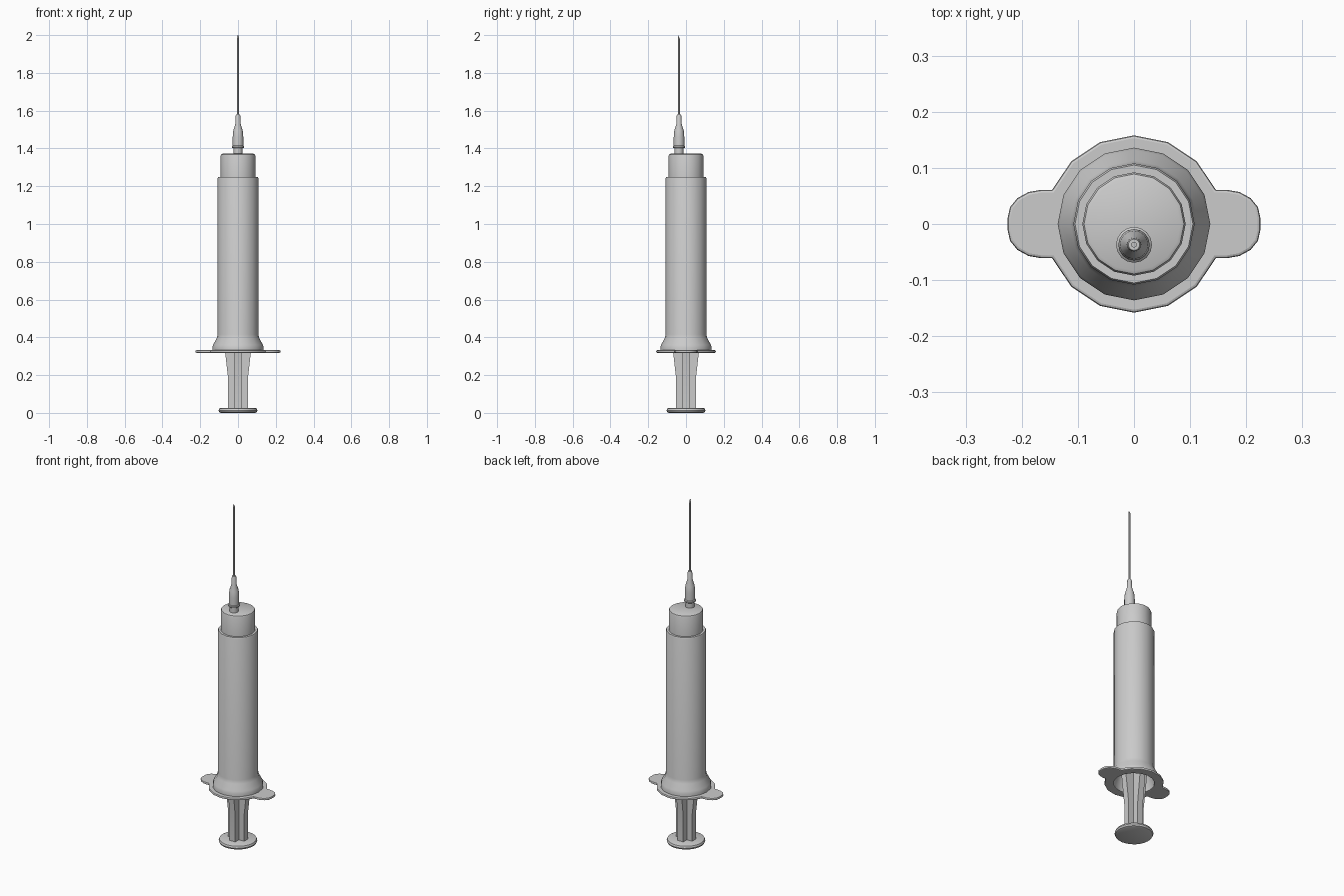
import bpy, bmesh, math
from mathutils import Matrix

cube = bpy.data.objects.get("Cube")
if cube:
    bpy.data.objects.remove(cube, do_unlink=True)

# One plain grey for every part
grey = bpy.data.materials.new("light_grey")
grey.use_nodes = True
colour = (0.6, 0.6, 0.6, 1)
grey.diffuse_color = colour
grey.node_tree.nodes["Principled BSDF"].inputs["Base Color"].default_value = colour


def finish(obj, angle=40):
    """Assign the colour and smooth the shading."""
    obj.data.materials.clear()
    obj.data.materials.append(grey)
    bpy.ops.object.select_all(action='DESELECT')
    obj.select_set(True)
    bpy.context.view_layer.objects.active = obj
    bpy.ops.object.shade_smooth_by_angle(angle=math.radians(angle))
    return obj


def add_mesh(name, bm):
    bmesh.ops.recalc_face_normals(bm, faces=bm.faces)
    mesh = bpy.data.meshes.new(name)
    bm.to_mesh(mesh)
    bm.free()
    obj = bpy.data.objects.new(name, mesh)
    bpy.context.collection.objects.link(obj)
    return obj


def lathe(name, profile, sides=16, y=0, closed=False):
    """Revolve (radius, height) points around z; ends are capped unless closed."""
    bm = bmesh.new()
    rings = []
    for r, z in profile:
        rings.append([bm.verts.new((r * math.cos(a), y + r * math.sin(a), z))
                      for a in (math.tau * i / sides for i in range(sides))])
    pairs = list(zip(rings, rings[1:]))
    if closed:
        pairs.append((rings[-1], rings[0]))
    else:
        bm.faces.new(rings[0])
        bm.faces.new(rings[-1])
    for low, high in pairs:
        for i in range(sides):
            j = (i + 1) % sides
            bm.faces.new((low[i], low[j], high[j], high[i]))
    return finish(add_mesh(name, bm))


# Hollow barrel with a flared foot
lathe("barrel", [(0.136, 0.325), (0.136, 0.345), (0.132, 0.36), (0.113, 0.395),
                 (0.108, 0.415), (0.108, 1.243), (0.105, 1.25),
                 (0.088, 1.25), (0.088, 0.40), (0.108, 0.34), (0.108, 0.325)],
      closed=True)

# Closed shoulder at the top of the barrel
lathe("barrel_cap", [(0.092, 1.22), (0.092, 1.362), (0.089, 1.369), (0.083, 1.372)])

# Finger flange: round plate with two rounded tabs and a hole
upper = [(0.225, 0.012), (0.221, 0.03), (0.208, 0.046), (0.188, 0.057),
         (0.165, 0.061), (0.146, 0.061)]
upper += [(0.158 * math.cos(math.tau * i / 16), 0.158 * math.sin(math.tau * i / 16))
          for i in (2, 3)]
half = upper + [(0, 0.158)] + [(-x, y) for x, y in reversed(upper)]
outline = half + [(-x, -y) for x, y in half]
hole = [(0.108 * math.cos(math.tau * i / 16), 0.108 * math.sin(math.tau * i / 16))
        for i in range(16)]
curve = bpy.data.curves.new("finger_flange", 'CURVE')
curve.dimensions = '2D'
curve.fill_mode = 'BOTH'
curve.extrude = 0.002
curve.bevel_depth = 0.005
curve.bevel_resolution = 1
curve.offset = -0.005
for points in (outline, hole):
    spline = curve.splines.new('POLY')
    spline.points.add(len(points) - 1)
    for p, (x, y) in zip(spline.points, points):
        p.co = (x, y, 0, 1)
    spline.use_cyclic_u = True
flange = bpy.data.objects.new("finger_flange", curve)
bpy.context.collection.objects.link(flange)
flange.location.z = 0.325
bpy.ops.object.select_all(action='DESELECT')
flange.select_set(True)
bpy.context.view_layer.objects.active = flange
bpy.ops.object.convert(target='MESH')
finish(bpy.context.view_layer.objects.active)

# Plunger: two crossed ribs that widen towards the barrel
rib = [(0.052, 0.02), (0.052, 0.18), (0.068, 0.32), (0.072, 0.36), (0.072, 0.45)]
rib_outline = rib + [(-x, z) for x, z in reversed(rib)]
for name, turn in (("plunger_rib_wide", 0), ("plunger_rib_deep", 90)):
    bm = bmesh.new()
    face = bm.faces.new([bm.verts.new((x, -0.018, z)) for x, z in rib_outline])
    out = bmesh.ops.extrude_face_region(bm, geom=[face])
    moved = [v for v in out["geom"] if isinstance(v, bmesh.types.BMVert)]
    bmesh.ops.translate(bm, verts=moved, vec=(0, 0.036, 0))
    bm.transform(Matrix.Rotation(math.radians(turn), 4, 'Z'))
    finish(add_mesh(name, bm), 30)

lathe("plunger_stopper", [(0.087, 0.45), (0.087, 0.50), (0.04, 0.53)])
lathe("thumb_rest", [(0.090, 0.0), (0.099, 0.004), (0.103, 0.013),
                     (0.099, 0.023), (0.090, 0.027)], 24)

# Off-centre nozzle, hub and needle
tip_y = -0.037
lathe("nozzle", [(0.024, 1.36), (0.024, 1.42)], y=tip_y)
lathe("needle_hub", [(0.029, 1.402), (0.032, 1.405), (0.032, 1.412), (0.028, 1.416),
                     (0.028, 1.46), (0.025, 1.495), (0.014, 1.53), (0.012, 1.575),
                     (0.010, 1.58)], y=tip_y)
needle = lathe("needle", [(0.005, 1.57), (0.005, 1.98), (0.005, 2.0)], 10, tip_y)

# Slanted needle point
for v in needle.data.vertices:
    if v.co.z > 1.99:
        v.co.z = 1.99 - 2 * (v.co.y - tip_y)
